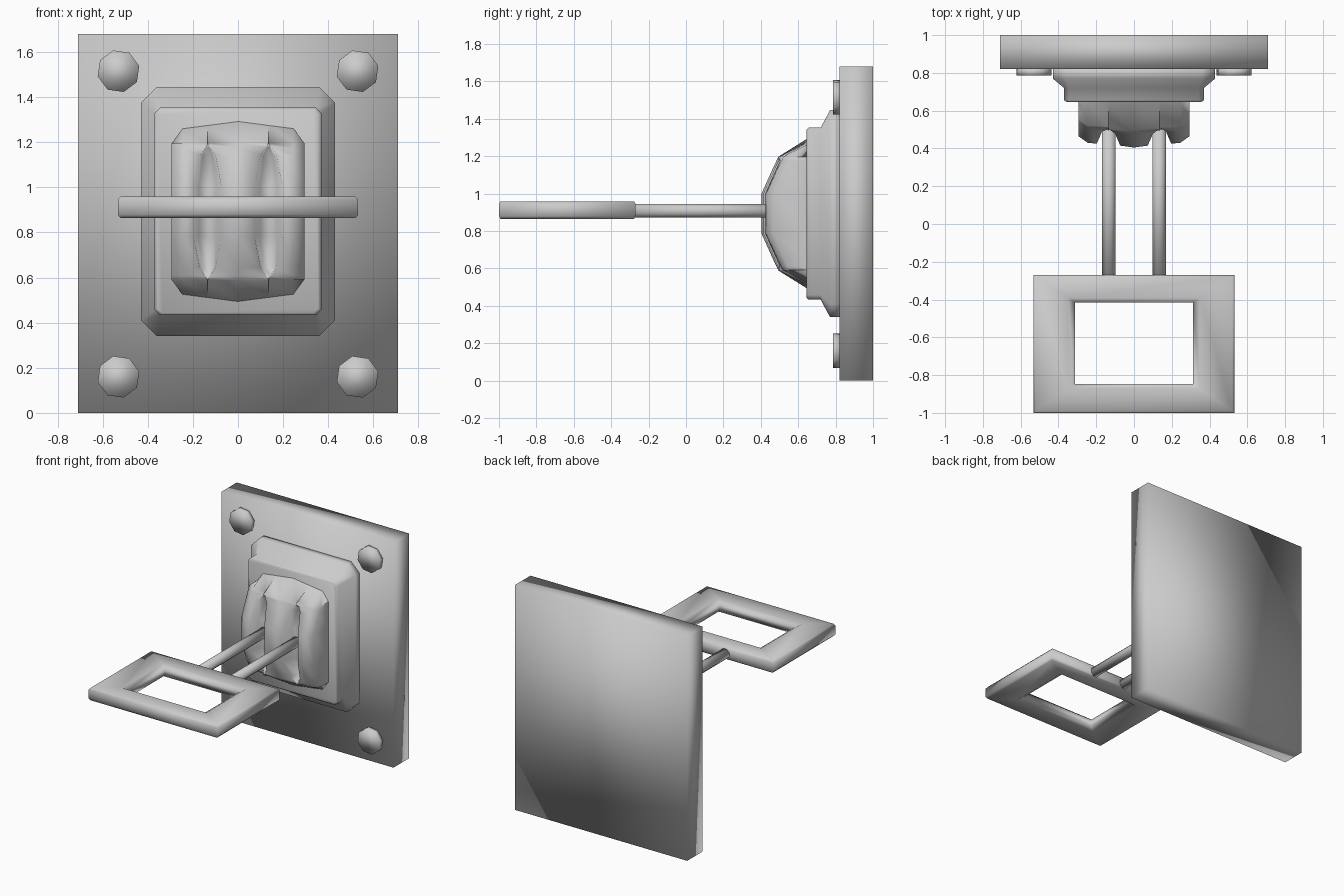
import bpy, bmesh, math
from mathutils import Vector

cube = bpy.data.objects.get("Cube")
if cube:
    bpy.data.objects.remove(cube, do_unlink=True)

grey = bpy.data.materials.new("light grey metal")
grey.use_nodes = True
colour = (0.6, 0.6, 0.6, 1)
grey.diffuse_color = colour
grey.node_tree.nodes["Principled BSDF"].inputs["Base Color"].default_value = colour

MID = 0.893  # height of the housing centre


def finish(name, bm):
    bmesh.ops.remove_doubles(bm, verts=bm.verts, dist=0.0005)
    bmesh.ops.recalc_face_normals(bm, faces=bm.faces)
    for f in bm.faces:
        f.smooth = True
    mesh = bpy.data.meshes.new(name)
    bm.to_mesh(mesh)
    bm.free()
    mesh.materials.append(grey)
    ob = bpy.data.objects.new(name, mesh)
    bpy.context.collection.objects.link(ob)
    return ob


def loft(bm, rings, capped=True, looped=False):
    rows = [[bm.verts.new(p) for p in ring] for ring in rings]
    n = len(rows[0])
    pairs = list(zip(rows, rows[1:])) + ([(rows[-1], rows[0])] if looped else [])
    for a, b in pairs:
        for i in range(n):
            j = (i + 1) % n
            bm.faces.new((a[i], a[j], b[j], b[i]))
    if capped:
        bm.faces.new(rows[0])
        bm.faces.new(rows[-1])


def cut_rect(hx, hz, c, y):
    """Rectangle facing the front with clipped corners."""
    pts = [(hx, hz - c), (hx - c, hz), (c - hx, hz), (-hx, hz - c),
           (-hx, c - hz), (c - hx, -hz), (hx - c, -hz), (hx, c - hz)]
    return [(x, y, MID + z) for x, z in pts]


def cylinder(name, x, z, r, y0, y1, sides, turn=0.0):
    bm = bmesh.new()
    angles = [turn + math.tau * i / sides for i in range(sides)]
    loft(bm, [[(x + r * math.cos(a), y, z + r * math.sin(a)) for a in angles]
              for y in (y0, y1)])
    return finish(name, bm)


# Wall plate
bm = bmesh.new()
bmesh.ops.create_cube(bm, size=1)
for v in bm.verts:
    v.co = Vector((v.co.x * 1.42, 0.91 + v.co.y * 0.18, 0.84 + v.co.z * 1.68))
finish("wall_plate", bm)

# Corner screws
for side, sx in (("left", 1), ("right", -1)):
    for level, z in (("top", 1.515), ("bottom", 0.16)):
        cylinder(f"screw_{level}_{side}", sx * 0.53, z, 0.095, 0.785, 0.825, 8, 0.25)

# Stepped housing
bm = bmesh.new()
loft(bm, [cut_rect(0.43, 0.553, 0.07, 0.83), cut_rect(0.43, 0.553, 0.07, 0.77),
          cut_rect(0.37, 0.46, 0.025, 0.72), cut_rect(0.37, 0.46, 0.025, 0.655),
          cut_rect(0.355, 0.45, 0.02, 0.645)])
finish("housing", bm)

# Domed hub with two tapered slots: rows of (height, depth, slot half width, floor depth)
half = [(0.402, 0.65, 0, 0.65), (0.305, 0.495, 0, 0.495), (0.285, 0.485, 0.012, 0.50),
        (0.25, 0.468, 0.035, 0.545), (0.11, 0.405, 0.062, 0.50)]
rows = half + [(-h, y, w, f) for h, y, w, f in reversed(half)]
bm = bmesh.new()
grid = []
for h, y, w, f in rows:
    base = y > 0.6
    right = [(0, y), (0.135 - w, y + 0.01), (0.135 - w * 0.6, f), (0.135 + w * 0.6, f),
             (0.135 + w, y + 0.02), (0.245, y + 0.025), (0.295, y + 0.06), (0.295, 0.65)]
    line = []
    for x, d in [(-x, d) for x, d in reversed(right[1:])] + right:
        drop = 1 - 0.08 * abs(x) / 0.245 if abs(x) < 0.25 else 0.75
        scale = drop if base else 1 - 0.1 * max(0, abs(x) - 0.2)
        line.append(bm.verts.new((x, min(d, 0.65), MID + h * scale)))
    grid.append(line)
for a, b in zip(grid, grid[1:]):
    for i in range(len(a) - 1):
        bm.faces.new((a[i], a[i + 1], b[i + 1], b[i]))
hub = finish("slotted_hub", bm)
# the open back rests on the housing, so face normals outward by hand
if sum(p.normal.y * p.area for p in hub.data.polygons) > 0:
    hub.data.flip_normals()

# Twin lever rods
for side, sx in (("left", 1), ("right", -1)):
    cylinder(f"lever_rod_{side}", sx * 0.133, 0.908, 0.038, -0.30, 0.56, 8, math.pi / 8)

# Rectangular handle: a bevelled section swept round a frame
section = [(0, 0.033), (0.012, 0.047), (0.185, 0.047), (0.22, 0.025),
           (0.22, -0.025), (0.185, -0.047), (0.012, -0.047), (0, -0.033)]
bm = bmesh.new()
rings = []
for inset, z in section:
    hx, y0, y1 = 0.533 - inset, -1 + inset * 0.7, -0.27 - inset * 0.66
    rings.append([(hx, y0, 0.912 + z), (hx, y1, 0.912 + z),
                  (-hx, y1, 0.912 + z), (-hx, y0, 0.912 + z)])
loft(bm, rings, capped=False, looped=True)
finish("handle_frame", bm)
